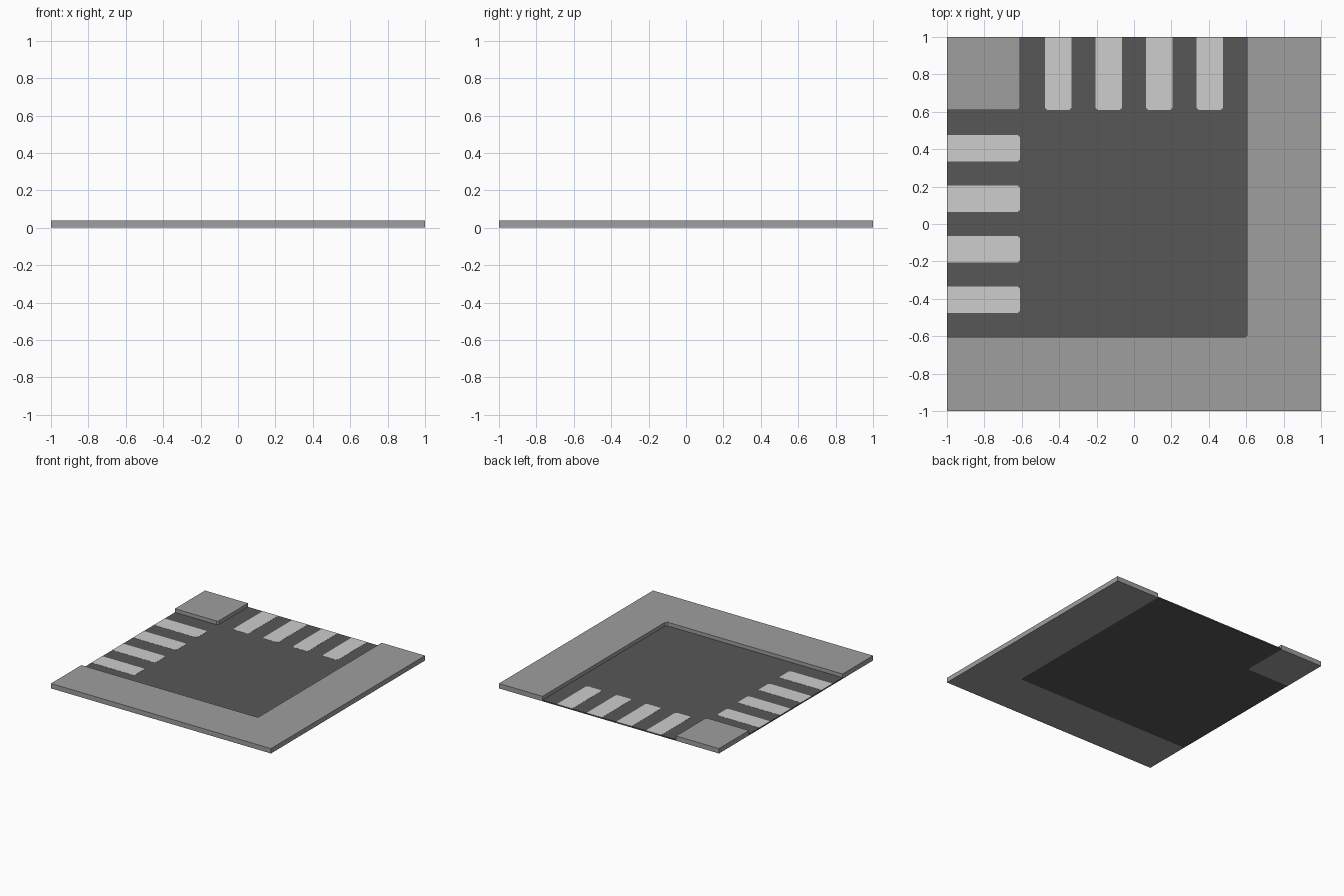
import bpy, bmesh

if "Cube" in bpy.data.objects:
    bpy.data.objects.remove(bpy.data.objects["Cube"])

TOP = 0.04      # pavement height
ROAD = 0.01     # road height
C = 0.012       # small corner cut


def material(name, v):
    m = bpy.data.materials.new(name)
    m.diffuse_color = (v, v, v, 1)
    m.use_nodes = True
    m.node_tree.nodes["Principled BSDF"].inputs["Base Color"].default_value = m.diffuse_color
    return m


PAVING = material("pavement grey", 0.345)
ASPHALT = material("asphalt dark grey", 0.097)
PAINT = material("road paint light grey", 0.61)


def prism(name, outline, z0, z1, mat):
    """Extrude a flat counter-clockwise outline from z0 to z1."""
    bm = bmesh.new()
    face = bm.faces.new([bm.verts.new((x, y, z0)) for x, y in outline])
    out = bmesh.ops.extrude_face_region(bm, geom=[face], use_keep_orig=True)
    for v in out["geom"]:
        if isinstance(v, bmesh.types.BMVert):
            v.co.z = z1
    bmesh.ops.recalc_face_normals(bm, faces=bm.faces)
    me = bpy.data.meshes.new(name)
    bm.to_mesh(me)
    bm.free()
    me.materials.append(mat)
    ob = bpy.data.objects.new(name, me)
    bpy.context.collection.objects.link(ob)
    return ob


# outer L-shaped pavement around the bend
E = 0.605
prism("outer_pavement", [(-1, -1), (1, -1), (1, 1), (E, 1), (E, -E + C),
                         (E - C, -E), (-1, -E)], 0, TOP, PAVING)

# small pavement block on the inside of the bend
B = 0.61
prism("inner_pavement", [(-1, B), (-B - C, B), (-B, B + C), (-B, 1), (-1, 1)],
      0, TOP, PAVING)

# road surface filling the bend
prism("road", [(-1, -E), (E - C, -E), (E, -E + C), (E, 1), (-B, 1),
               (-B, B + C), (-B - C, B), (-1, B)], 0, ROAD, ASPHALT)

# two crossings of four painted bars, mirrored across the tile diagonal
H = 0.07
for i, c in enumerate((-0.405, -0.135, 0.135, 0.405)):
    bar = [(c - H, 1), (c - H, B + C), (c - H + C, B), (c + H - C, B),
           (c + H, B + C), (c + H, 1)]
    prism(f"back_crossing_bar_{i + 1}", bar, ROAD, ROAD + 0.001, PAINT)
    prism(f"left_crossing_bar_{i + 1}", [(-y, -x) for x, y in bar],
          ROAD, ROAD + 0.001, PAINT)
